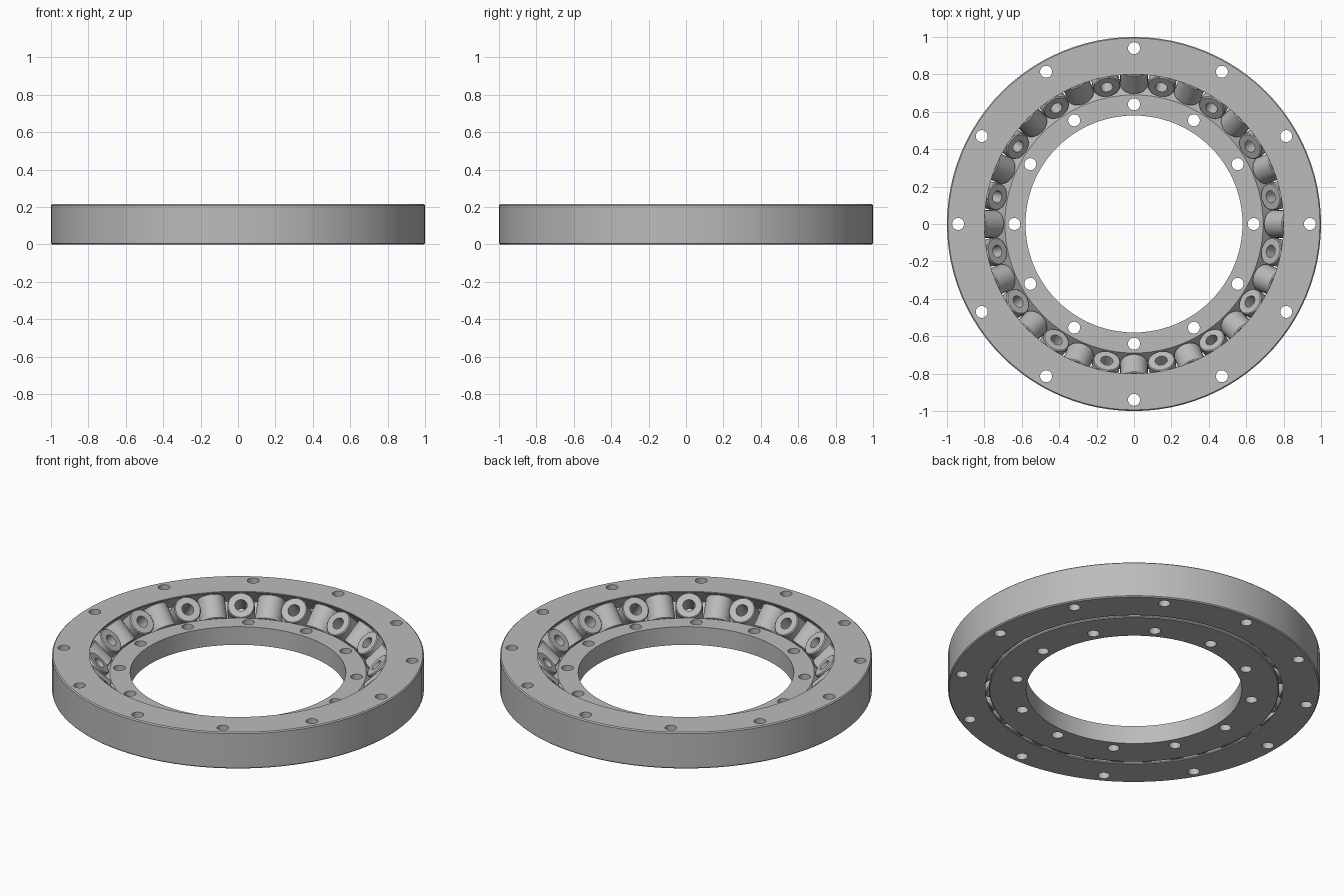
import bpy
import bmesh
import math
from mathutils import Matrix

cube = bpy.data.objects.get("Cube")
if cube:
    bpy.data.objects.remove(cube, do_unlink=True)

HEIGHT = 0.215
MID = HEIGHT / 2
PITCH = 0.795          # radius of the roller circle
ROLLER_COUNT = 32
BOLT_COUNT = 12
BOLT_RADIUS = 0.032

steel = bpy.data.materials.new("steel_grey")
steel.use_nodes = True
grey = (0.5, 0.5, 0.5, 1)
steel.diffuse_color = grey
steel.node_tree.nodes["Principled BSDF"].inputs["Base Color"].default_value = grey


def add_object(name, mesh):
    obj = bpy.data.objects.new(name, mesh)
    bpy.context.collection.objects.link(obj)
    return obj


def lathe(name, profile, segments):
    """Closed (radius, height) profile turned around the z axis."""
    bm = bmesh.new()
    rings = []
    for i in range(segments):
        a = math.tau * i / segments
        rings.append([bm.verts.new((r * math.cos(a), r * math.sin(a), z)) for r, z in profile])
    n = len(profile)
    for i in range(segments):
        here, after = rings[i], rings[(i + 1) % segments]
        for j in range(n):
            k = (j + 1) % n
            bm.faces.new((here[j], after[j], after[k], here[k]))
    bmesh.ops.recalc_face_normals(bm, faces=bm.faces)
    mesh = bpy.data.meshes.new(name)
    bm.to_mesh(mesh)
    bm.free()
    mesh.materials.append(steel)
    return add_object(name, mesh)


def smooth(obj):
    bpy.ops.object.select_all(action='DESELECT')
    obj.select_set(True)
    bpy.context.view_layer.objects.active = obj
    bpy.ops.object.shade_smooth_by_angle(angle=math.radians(30))


def drill(obj, circle_radius):
    """Cut a circle of bolt holes straight through a ring."""
    bm = bmesh.new()
    for i in range(BOLT_COUNT):
        spot = (Matrix.Rotation(math.tau * i / BOLT_COUNT, 4, 'Z')
                @ Matrix.Translation((circle_radius, 0, MID)))
        bmesh.ops.create_cone(bm, cap_ends=True, segments=24, radius1=BOLT_RADIUS,
                              radius2=BOLT_RADIUS, depth=HEIGHT * 2, matrix=spot)
    mesh = bpy.data.meshes.new("bolt_cutter")
    bm.to_mesh(mesh)
    bm.free()
    mesh.materials.append(steel)
    cutter = add_object("bolt_cutter", mesh)
    cutter.hide_render = True
    mod = obj.modifiers.new("bolt_holes", 'BOOLEAN')
    mod.operation = 'DIFFERENCE'
    mod.solver = 'EXACT'
    mod.object = cutter
    bpy.context.view_layer.objects.active = obj
    bpy.ops.object.modifier_apply(modifier=mod.name)
    bpy.data.objects.remove(cutter, do_unlink=True)


# Outer ring with a V-shaped raceway and small edge chamfers
bore, lip, c = 0.80, 0.006, 0.006
outer = lathe("outer_ring", [
    (bore, 0), (1 - c, 0), (1, c), (1, HEIGHT - c), (1 - c, HEIGHT), (bore, HEIGHT),
    (bore, HEIGHT - lip), (bore + MID - lip, MID), (bore, lip)], 96)
drill(outer, 0.94)
smooth(outer)

# Half-height inner ring with a sloped raceway
inner = lathe("inner_ring", [
    (0.58, 0), (0.775, 0), (0.78, 0.005), (0.78, 0.017), (0.69, MID), (0.58, MID)], 96)
drill(inner, 0.64)
smooth(inner)

# Hollow rollers, tilted alternately inwards and outwards
R, HOLE, HALF, EDGE = 0.074, 0.033, 0.071, 0.005
roller = lathe("roller", [
    (HOLE, -HALF), (R - EDGE, -HALF), (R, EDGE - HALF),
    (R, HALF - EDGE), (R - EDGE, HALF), (HOLE, HALF)], 32)
smooth(roller)
for i in range(ROLLER_COUNT):
    obj = roller if i == 0 else add_object(f"roller_{i}", roller.data)
    tilt = math.radians(45 if i % 2 == 0 else -45)
    obj.matrix_world = (Matrix.Rotation(math.tau * i / ROLLER_COUNT, 4, 'Z')
                        @ Matrix.Translation((PITCH, 0, MID))
                        @ Matrix.Rotation(tilt, 4, 'Y'))
